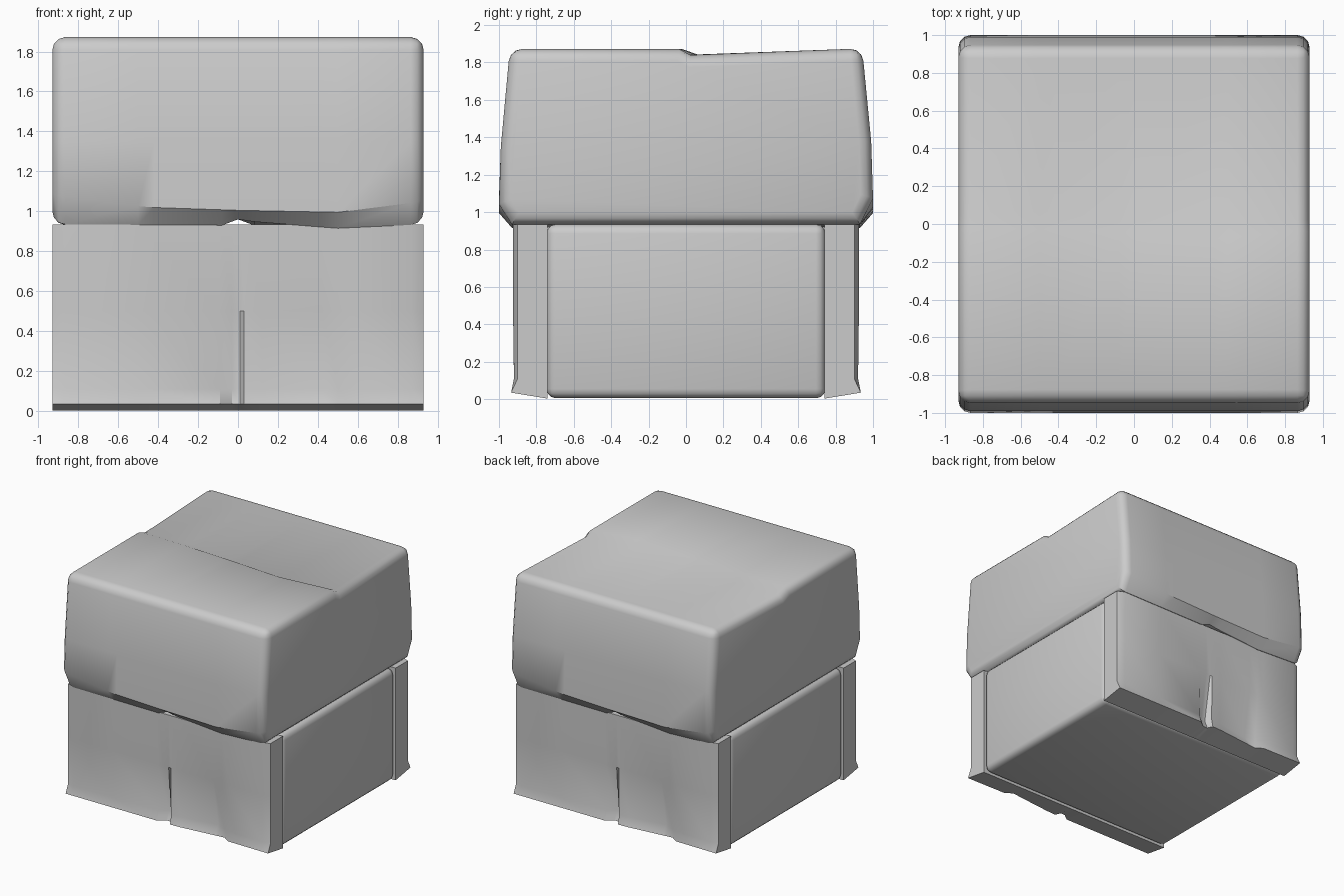
import bpy, bmesh, math

if "Cube" in bpy.data.objects:
    bpy.data.objects.remove(bpy.data.objects["Cube"])


def interp(table, x):
    for (x0, v0), (x1, v1) in zip(table, table[1:]):
        if x <= x1:
            return v0 + (v1 - v0) * (x - x0) / (x1 - x0)
    return table[-1][1]


def finish(obj, bevel=0.0, segments=3, limit=60):
    bpy.context.view_layer.objects.active = obj
    obj.select_set(True)
    if bevel:
        mod = obj.modifiers.new("rounding", 'BEVEL')
        mod.width, mod.segments = bevel, segments
        mod.limit_method, mod.angle_limit = 'ANGLE', math.radians(limit)
        bpy.ops.object.modifier_apply(modifier=mod.name)
    bpy.ops.object.shade_smooth_by_angle(angle=math.radians(35))
    obj.select_set(False)


def loft(name, xs, section):
    # sweep a closed (y, z) section along x and cap the ends
    bm = bmesh.new()
    rings = [[bm.verts.new((x, y, z)) for y, z in section(x)] for x in xs]
    n = len(rings[0])
    for a, b in zip(rings, rings[1:]):
        for i in range(n):
            j = (i + 1) % n
            bm.faces.new((a[i], a[j], b[j], b[i]))
    bm.faces.new(rings[0])
    bm.faces.new(rings[-1])
    bmesh.ops.recalc_face_normals(bm, faces=bm.faces)
    mesh = bpy.data.meshes.new(name)
    bm.to_mesh(mesh)
    bm.free()
    obj = bpy.data.objects.new(name, mesh)
    bpy.context.collection.objects.link(obj)
    return obj


# upper block: bulging ends, stepped top crease, uneven lower fold
fold = [(-.93, 1.08), (-.45, 1.02), (0, 1.005), (.5, .995), (.93, 1.05)]
rim = [(-.93, .935), (-.06, .93), (0, .96), (.1, .945), (.5, .915), (.93, .935)]
crease_hi = [(-.93, -.02), (-.4, -.03), (0, -.05), (.42, -.08), (.93, -.03)]
crease_lo = [(-.93, .06), (-.5, .07), (0, .01), (.42, -.02), (.93, .03)]


def upper_section(x):
    return [(-.93, interp(rim, x)), (-1.0, interp(fold, x)), (-.99, 1.35),
            (-.942, 1.872), (interp(crease_hi, x), 1.872),
            (interp(crease_lo, x), 1.84), (.942, 1.875), (.99, 1.38),
            (1.0, interp(fold, -x)), (.93, interp(rim, -x))]


upper = loft("upper_block", [-.93, -.5, -.42, -.08, 0, .08, .42, .5, .93], upper_section)
finish(upper, .065)

# inner block between the two end panels
bpy.ops.mesh.primitive_cube_add(size=1, location=(0, 0, .47))
inner = bpy.context.object
inner.name = "inner_block"
inner.scale = (1.85, 1.49, .93)
bpy.ops.object.transform_apply(location=False, rotation=False, scale=True)
finish(inner, .05)

# end panels: flared lower edge, narrow groove and folded dent
low_y = [(-.93, -.90), (-.88, -.92), (-.1, -.92), (-.03, -.86), (.01, -.86),
         (.03, -.92), (.1, -.915), (.42, -.86), (.55, -.915), (.88, -.92), (.93, -.90)]
edge_y = [(-.93, -.935), (-.06, -.935), (-.03, -.89), (.01, -.89), (.03, -.935),
          (.15, -.93), (.5, -.89), (.56, -.93), (.93, -.935)]
top_y = [(-.93, -.90), (-.87, -.925), (.87, -.925), (.93, -.90)]


def panel_section(x):
    return [(-.74, .935), (interp(top_y, x), .935), (interp(top_y, x), .5),
            (interp(low_y, x), .11), (interp(edge_y, x), .035), (-.74, .003)]


stations = [-.93, -.87, -.5, -.09, -.03, .01, .03, .12, .42, .5, .56, .87, .93]
for name, turn in (("front_panel", 0), ("back_panel", math.pi)):
    panel = loft(name, stations, panel_section)
    panel.rotation_euler.z = turn
    finish(panel)
